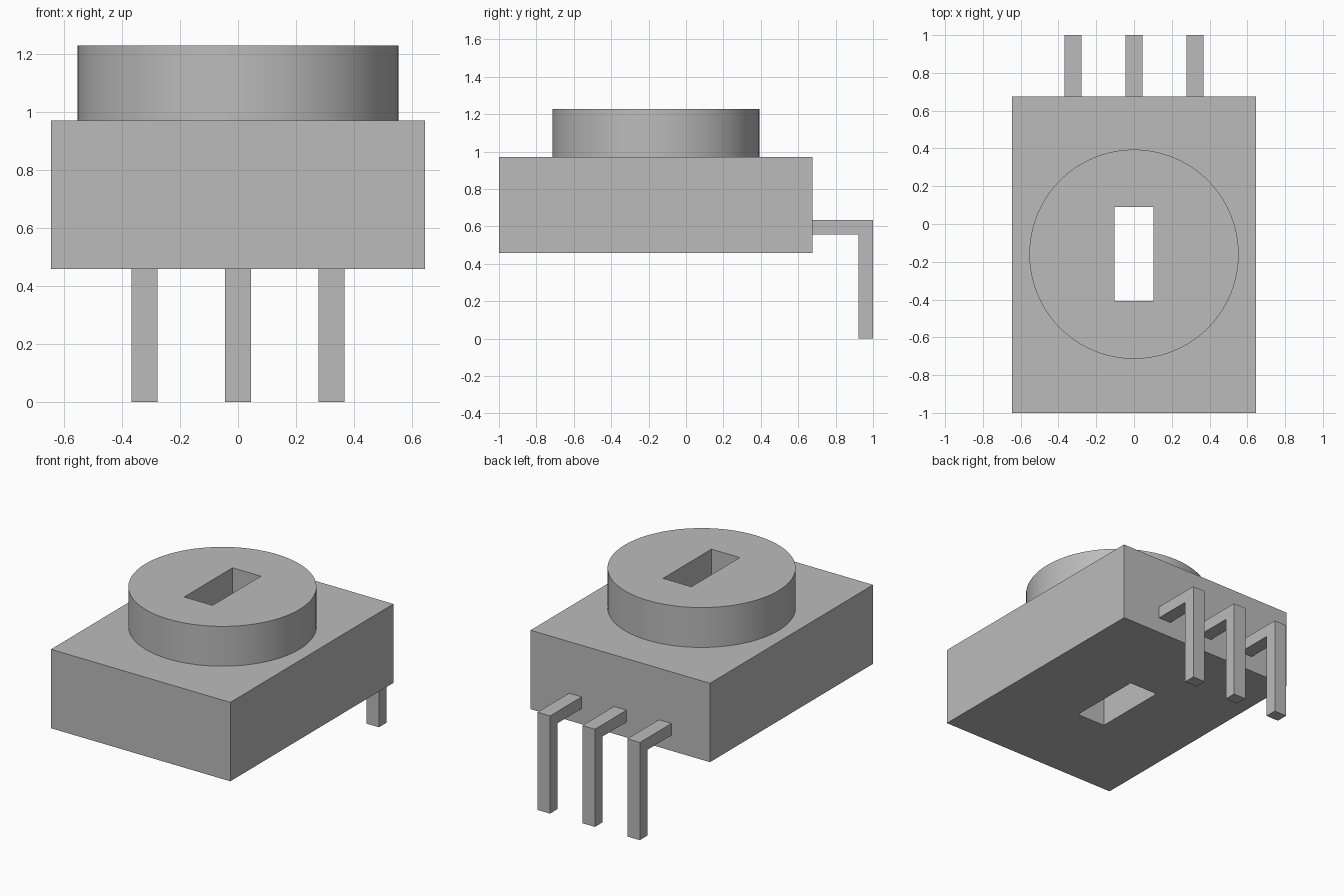
import bpy
import bmesh
import math

default = bpy.data.objects.get("Cube")
if default:
    bpy.data.objects.remove(default, do_unlink=True)

# Single plain grey
grey = bpy.data.materials.new("plain_grey")
grey.use_nodes = True
grey.diffuse_color = (0.5, 0.5, 0.5, 1)
grey.node_tree.nodes["Principled BSDF"].inputs["Base Color"].default_value = (0.5, 0.5, 0.5, 1)


def add_object(name, bm):
    bmesh.ops.recalc_face_normals(bm, faces=bm.faces)
    mesh = bpy.data.meshes.new(name)
    bm.to_mesh(mesh)
    bm.free()
    mesh.materials.append(grey)
    obj = bpy.data.objects.new(name, mesh)
    bpy.context.collection.objects.link(obj)
    return obj


def box(name, low, high):
    bm = bmesh.new()
    bmesh.ops.create_cube(bm, size=1)
    for v in bm.verts:
        v.co = [lo if c < 0 else hi for c, lo, hi in zip(v.co, low, high)]
    return add_object(name, bm)


def select_only(obj):
    bpy.ops.object.select_all(action="DESELECT")
    obj.select_set(True)
    bpy.context.view_layer.objects.active = obj


def cut(obj, cutter):
    mod = obj.modifiers.new("slot", "BOOLEAN")
    mod.operation = "DIFFERENCE"
    mod.solver = "EXACT"
    mod.object = cutter
    select_only(obj)
    bpy.ops.object.modifier_apply(modifier=mod.name)


BODY_BOTTOM, BODY_TOP, KNOB_TOP = 0.457, 0.97, 1.229
BODY_BACK = 0.675
KNOB_Y = -0.16

# Housing block
body = box("body", (-0.645, -1, BODY_BOTTOM), (0.645, BODY_BACK, BODY_TOP))

# Round rotor on top
bm = bmesh.new()
bmesh.ops.create_cone(bm, cap_ends=True, segments=96, radius1=0.554, radius2=0.554,
                      depth=KNOB_TOP - BODY_TOP)
bmesh.ops.translate(bm, verts=bm.verts, vec=(0, KNOB_Y, (KNOB_TOP + BODY_TOP) / 2))
rotor = add_object("rotor", bm)

# Rectangular slot right through rotor and body
cutter = box("slot_cutter", (-0.102, -0.407, 0.2), (0.102, 0.09, 1.5))
cutter.hide_render = True
cut(body, cutter)
cut(rotor, cutter)
bpy.data.objects.remove(cutter, do_unlink=True)
select_only(rotor)
bpy.ops.object.shade_smooth_by_angle(angle=math.radians(30))

# Bent terminal pins: an L profile extruded across x
PROFILE = [(BODY_BACK, 0.635), (1, 0.635), (1, 0), (0.922, 0), (0.922, 0.558), (BODY_BACK, 0.558)]
for name, x in (("right_pin", -0.323), ("middle_pin", 0), ("left_pin", 0.323)):
    bm = bmesh.new()
    face = bm.faces.new([bm.verts.new((x - 0.045, y, z)) for y, z in PROFILE])
    swept = bmesh.ops.extrude_face_region(bm, geom=[face])["geom"]
    bmesh.ops.translate(bm, vec=(0.09, 0, 0),
                        verts=[g for g in swept if isinstance(g, bmesh.types.BMVert)])
    add_object(name, bm)
